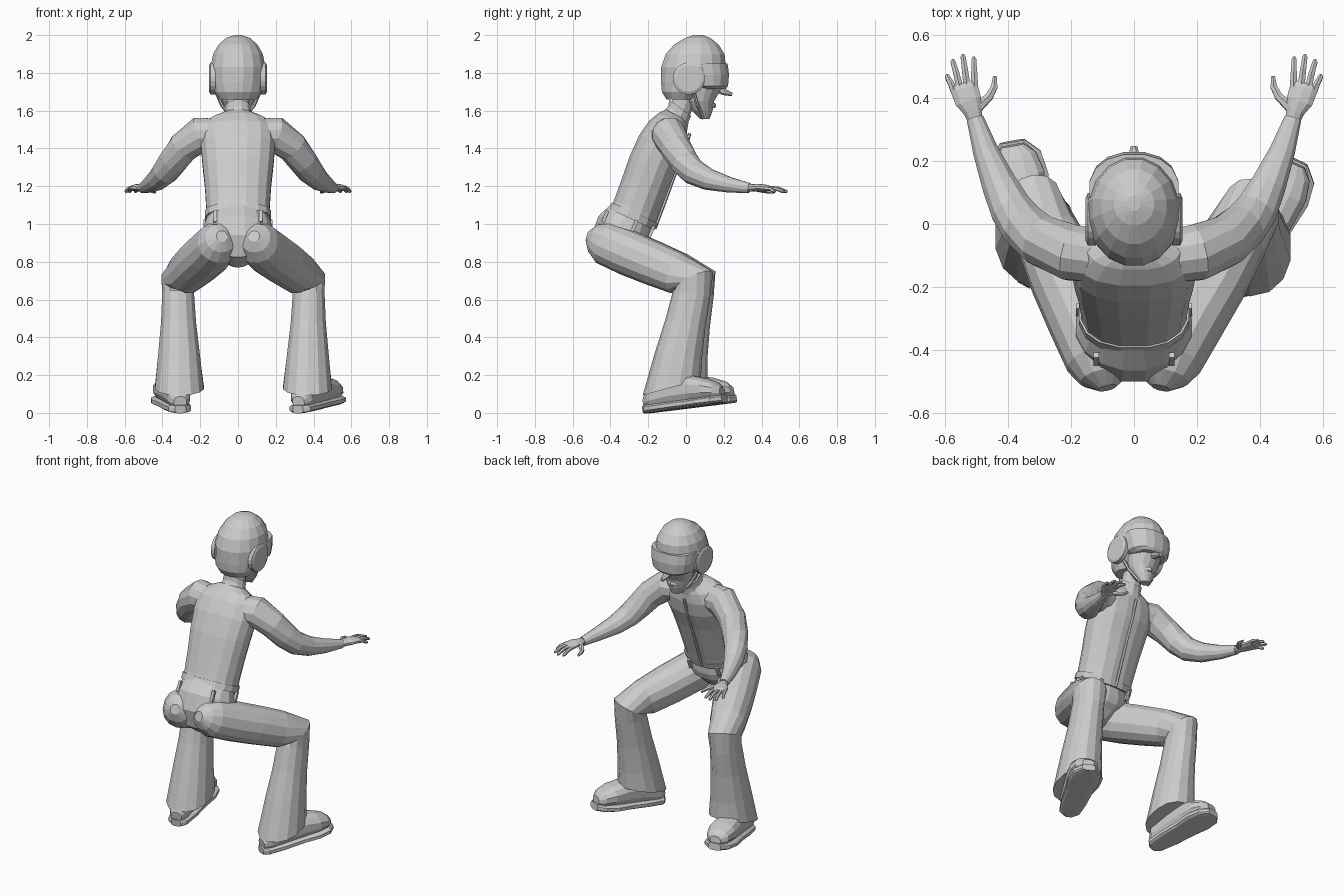
import bpy, bmesh, math
from mathutils import Vector as V, Matrix


def loft(name, rings, n=12, hint=(1, 0, 0), axis=None, end=None, p=1.0, matrix=None):
    """Skin elliptical rings (x, y, z, half width, half depth) along a path."""
    c = [V(r[:3]) for r in rings]
    bm = bmesh.new()
    loops = []
    for i, r in enumerate(rings):
        t = V((0, 0, 0))
        if i:
            t += (c[i] - c[i - 1]).normalized()
        if i < len(c) - 1:
            t += (c[i + 1] - c[i]).normalized()
        if axis:
            t = V(axis)
        if end and i == len(c) - 1:
            t = V(end)
        t.normalize()
        side = V(hint)
        side = (side - t * side.dot(t)).normalized()
        up = t.cross(side)
        loop = []
        for k in range(n):
            a = 2 * math.pi * (k + 0.5) / n
            ca, sa = math.cos(a), math.sin(a)
            u = math.copysign(abs(ca) ** p, ca) * r[3]
            w = math.copysign(abs(sa) ** p, sa) * r[4]
            loop.append(bm.verts.new(c[i] + side * u + up * w))
        loops.append(loop)
    for a, b in zip(loops, loops[1:]):
        for k in range(n):
            bm.faces.new((a[k], a[(k + 1) % n], b[(k + 1) % n], b[k]))
    bm.faces.new(loops[0])
    bm.faces.new(loops[-1])
    if matrix:
        bm.transform(matrix)
    bmesh.ops.recalc_face_normals(bm, faces=bm.faces[:])
    me = bpy.data.meshes.new(name)
    bm.to_mesh(me)
    bm.free()
    ob = bpy.data.objects.new(name, me)
    bpy.context.collection.objects.link(ob)
    return ob


def stack(name, levels, n=16, p=1.0):
    """Horizontal rings given as (z, back y, front y, half width)."""
    return loft(name, [(0, (b + f) / 2, z, a, (f - b) / 2) for z, b, f, a in levels],
                n, axis=(0, 0, 1), p=p)


def rod(name, pts, r, n=6, hint=(0, 0, 1)):
    return loft(name, [(*q, r, r) for q in pts], n, hint)


# helmet, face and goggles
stack("helmet", [(1.66, -.105, .05, .10), (1.70, -.13, .09, .125), (1.75, -.135, .16, .14),
                 (1.83, -.135, .215, .149), (1.90, -.11, .207, .134), (1.95, -.065, .175, .105),
                 (1.985, -.005, .13, .065), (2.0, .04, .09, .02)])
stack("face", [(1.555, .075, .125, .03), (1.60, .03, .142, .06), (1.65, 0, .15, .085),
               (1.71, -.02, .185, .1), (1.76, 0, .19, .11)])
stack("goggles", [(1.715, .06, .212, .10), (1.73, .02, .224, .128), (1.79, .01, .23, .14),
                  (1.85, .0, .222, .143)], p=.9)
loft("nose", [(0, .15, 1.72, .02, .02), (0, .20, 1.70, .022, .02), (0, .245, 1.685, .012, .01)], 8)
loft("lips", [(-.035, .132, 1.625, .008, .012), (0, .15, 1.628, .01, .014),
              (.035, .132, 1.625, .008, .012)], 8, hint=(0, 1, 0))
for s in (-1, 1):
    loft("ear_cover", [(s * .12, .015, 1.77, .085, .085), (s * .146, .015, 1.77, .085, .085),
                       (s * .153, .015, 1.77, .07, .07)], 20, hint=(0, 1, 0))
    rod("chin_strap", [(s * .115, .04, 1.70), (s * .085, .06, 1.63), (s * .03, .09, 1.56)], .01,
        hint=(0, 1, 0))

# neck and raised collar
loft("neck", [(0, -.06, 1.53, .06, .06), (0, -.02, 1.63, .06, .06), (0, .01, 1.70, .065, .06)], 12)
loft("collar", [(0, -.055, 1.545, .085, .08), (0, -.04, 1.585, .072, .07),
                (0, -.03, 1.615, .07, .075)], 12, axis=(0, .6, .8))

# jacket body with hem band and front zip
loft("jacket", [(0, -.285, 1.03, .172, .13), (0, -.265, 1.08, .17, .127), (0, -.22, 1.20, .178, .128),
                (0, -.18, 1.31, .19, .13), (0, -.13, 1.42, .20, .13), (0, -.095, 1.50, .195, .112),
                (0, -.07, 1.55, .15, .085), (0, -.055, 1.58, .08, .06)], 16, p=.85)
loft("jacket_hem", [(0, -.288, 1.025, .178, .136), (0, -.272, 1.06, .178, .134)], 16, p=.85)
rod("zip", [(0, -.165, .975), (0, -.10, 1.15), (0, -.06, 1.26), (0, -.01, 1.38), (0, .02, 1.48)],
    .009, hint=(1, 0, 0))

# trouser seat, waistband loops
loft("trouser_seat", [(0, -.29, 1.045, .16, .125), (0, -.325, .98, .185, .155),
                      (0, -.35, .91, .195, .155), (0, -.355, .84, .14, .125),
                      (0, -.34, .79, .05, .07)], 16)
for x, y, z in ((.12, -.435, 1.05), (.175, -.28, 1.0), (.1, -.19, .97)):
    for s in (-1, 1):
        rod("belt_loop", [(s * x, y + .02, z + .02), (s * x, y - .005, z - .04)], .012, 4, (1, 0, 0))

# legs: side, knee x/y, hem x/y, foot position and turn
for s, kx, ky, hx, hy, fx, fy, turn in ((-1, .318, .06, .31, -.04, -.345, .03, 10),
                                        (1, .375, .045, .368, -.075, .415, -.01, -25)):
    hip, knee, hem = V((.11, -.40, .885)), V((kx, ky, .70)), V((hx, hy, .135))
    rings = [(.085, -.52, .935, .03, .03), (.093, -.487, .925, .08, .08), (.105, -.43, .90, .112, .115)]
    for f, a, b in ((.22, .12, .12), (.5, .118, .117), (.8, .105, .11)):
        rings.append((*hip.lerp(knee, f), a, b))
    rings.append((*knee, .092, .108))
    for f, a, b in ((.12, .086, .1), (.4, .095, .108), (.7, .113, .125), (1, .132, .16)):
        rings.append((*knee.lerp(hem, f), a, b))
    loft("trouser_leg", [(s * r[0], *r[1:]) for r in rings], 14, end=(0, .26, -.95), p=.92)

    # shoe with separate sole
    m = (Matrix.Translation((fx, fy, .025)) @ Matrix.Rotation(math.radians(turn), 4, 'Z')
         @ Matrix.Rotation(math.radians(7), 4, 'X'))
    loft("shoe_sole", [(0, y, .022, a, .022) for y, a in
                       ((-.23, .03), (-.205, .062), (-.1, .078), (.02, .083), (.12, .097),
                        (.195, .085), (.24, .04))], 12, axis=(0, 1, 0), p=.6, matrix=m)
    loft("shoe_upper", [(0, -.22, .06, .035, .03), (0, -.18, .08, .062, .06), (0, -.05, .095, .072, .075),
                        (0, .06, .095, .08, .075), (0, .14, .085, .086, .06), (0, .2, .072, .07, .045),
                        (0, .232, .06, .035, .025)], 12, axis=(0, 1, 0), p=.85, matrix=m)

# arms and open hands
for s in (-1, 1):
    def mir(rows):
        return [(s * r[0], *r[1:]) for r in rows]
    loft("sleeve", mir([(.09, -.105, 1.475, .085, .085), (.2, -.09, 1.475, .095, .092),
                        (.29, -.055, 1.405, .083, .083), (.345, -.01, 1.33, .077, .077),
                        (.385, .04, 1.275, .07, .07), (.425, .12, 1.235, .058, .058),
                        (.47, .23, 1.207, .042, .042), (.504, .335, 1.19, .028, .028)]),
         12, hint=(0, 0, 1))
    loft("palm", mir([(.502, .325, 1.19, .024, .02), (.512, .36, 1.192, .032, .02),
                      (.525, .39, 1.193, .044, .02), (.538, .43, 1.19, .046, .017),
                      (.543, .445, 1.188, .04, .012)]), 10)
    for bx, by, tx, ty in ((.505, .43, .508, .53), (.53, .44, .542, .538),
                           (.553, .435, .574, .522), (.568, .415, .592, .475)):
        mx, my = (bx + tx) / 2, (by + ty) / 2
        loft("finger", mir([(bx, by, 1.19, .013, .012), (mx, my, 1.187, .011, .011),
                            (tx, ty - .008, 1.172, .009, .009), (tx, ty, 1.17, .004, .004)]), 6)
    loft("thumb", mir([(.495, .37, 1.188, .018, .016), (.458, .405, 1.178, .014, .013),
                       (.443, .435, 1.172, .012, .011), (.441, .468, 1.168, .007, .007)]), 6)
